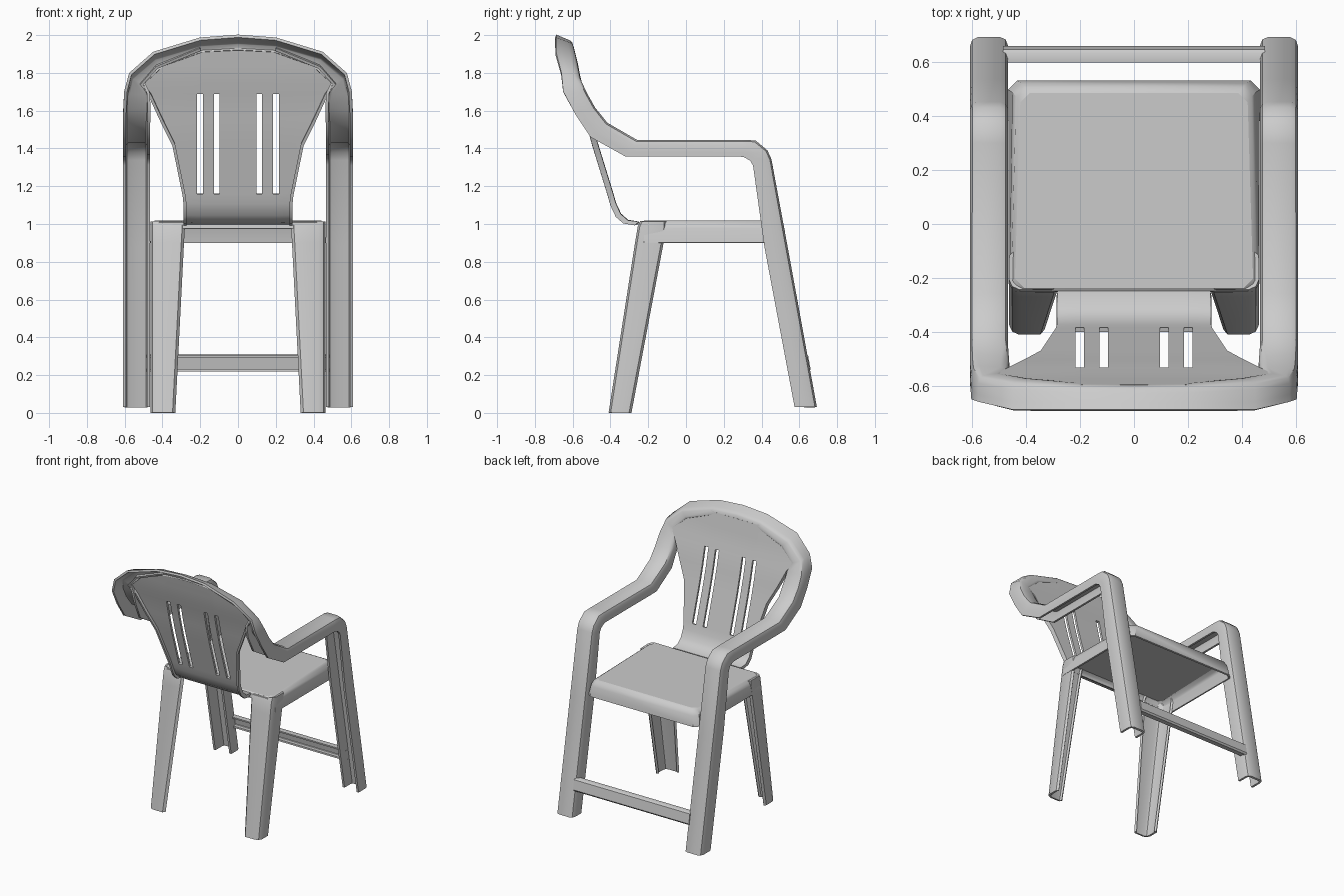
import bpy
from mathutils import Vector as V

if "Cube" in bpy.data.objects:
    bpy.data.objects.remove(bpy.data.objects["Cube"])


def finish(name, verts, faces, thick, mirror=False):
    """Mesh -> optional mirror -> thin moulded wall -> smooth shading."""
    me = bpy.data.meshes.new(name)
    me.from_pydata([tuple(v) for v in verts], [], faces)
    ob = bpy.data.objects.new(name, me)
    bpy.context.collection.objects.link(ob)
    if mirror:
        m = ob.modifiers.new("mirror", 'MIRROR')
        m.merge_threshold = 0.002
    s = ob.modifiers.new("wall", 'SOLIDIFY')
    s.thickness = thick
    s.offset = 0
    bpy.ops.object.select_all(action='DESELECT')
    ob.select_set(True)
    bpy.context.view_layer.objects.active = ob
    bpy.ops.object.convert(target='MESH')
    bpy.ops.object.shade_smooth_by_angle(angle=0.7)
    return ob


def loft(name, rows, thick, mirror=False, skip=lambda r, c: False, closed=False):
    """Skin a list of equal-length point rows."""
    n = len(rows[0])
    verts = [p for row in rows for p in row]
    cols = n if closed else n - 1
    faces = [(r * n + c, r * n + (c + 1) % n, (r + 1) * n + (c + 1) % n, (r + 1) * n + c)
             for r in range(len(rows) - 1) for c in range(cols) if not skip(r, c)]
    if closed:
        faces.append(tuple(range(n)))
    return finish(name, verts, faces, thick, mirror)


# Arm frame: front leg, armrest and back rim as one channel
# inner edge, outer edge, flange vector, inner flange scale
stations = [
    ((.475, .685, .03), (.60, .685, .03), (0, -.11, 0), .9),
    ((.475, .53, .88), (.60, .53, .88), (0, -.115, 0), .9),
    ((.475, .445, 1.34), (.60, .445, 1.34), (0, -.09, -.03), .9),
    ((.475, .425, 1.385), (.60, .425, 1.385), (0, -.085, -.05), .9),
    ((.475, .365, 1.435), (.60, .365, 1.435), (0, -.06, -.08), .9),
    ((.475, .30, 1.437), (.60, .30, 1.437), (0, -.02, -.08), .9),
    ((.475, -.26, 1.437), (.60, -.26, 1.437), (0, -.06, -.08), .9),
    ((.475, -.43, 1.53), (.60, -.42, 1.53), (0, -.085, -.07), .8),
    ((.47, -.50, 1.62), (.60, -.485, 1.61), (0, -.10, -.03), .6),
    ((.475, -.54, 1.69), (.595, -.53, 1.69), (0, -.12, .01), .35),
    ((.50, -.56, 1.745), (.57, -.57, 1.775), (0, -.09, .02), .15),
    ((.40, -.578, 1.84), (.445, -.59, 1.88), (0, -.10, .025), .12),
    ((.19, -.597, 1.915), (.20, -.607, 1.95), (0, -.083, .03), .12),
    ((0, -.602, 1.925), (0, -.61, 1.962), (0, -.08, .033), .12),
]
rows = []
for i, o, f, s in stations:
    i, o, f = V(i), V(o), V(f)
    d = o - i
    rows.append([i + f * s, i + f * s * .25, i + f * s * .07 + d * .05, i + d * .18,
                 o - d * .18, o + f * .07 - d * .05, o + f * .25, o + f * .7, o + f])
loft("arm_frame", rows, .016, mirror=True)

# Backrest panel with four slots: y, z, half width
profile = [(-.25, 1.005, .28), (-.31, 1.015, .28), (-.35, 1.05, .28), (-.378, 1.11, .28),
           (-.392, 1.16, .285), (-.475, 1.43, .34), (-.51, 1.56, .405), (-.54, 1.69, .465),
           (-.56, 1.75, .51), (-.581, 1.84, .43), (-.602, 1.935, .20)]
slot_x = [-.217, -.185, -.127, -.097, .097, .127, .185, .217]
rows = []
for y, z, w in profile:
    k = min(1, w / .26)
    row = [V((x * k, y, z)) for x in slot_x]
    lip = V((0, -.022, -.012))
    left, right = V((-w, y, z)), V((w, y, z))
    rows.append([left + lip, left] + row + [right, right + lip])
loft("backrest_panel", rows, .016, skip=lambda r, c: 4 <= r <= 6 and c in (2, 4, 6, 8))

# Seat: top and skirt, open underneath and at the rear between the legs


def seat_ring(back_w, front_w, back, front, z, c=.03):
    return [V(p) for p in [
        (-back_w + c, back, z), (back_w - c, back, z), (back_w, back + c, z),
        (front_w, front - c, z), (front_w - c, front, z), (-front_w + c, front, z),
        (-front_w, front - c, z), (-back_w, back + c, z)]]


loft("seat", [seat_ring(.435, .415, -.23, .48, 1.015),
              seat_ring(.45, .432, -.243, .502, 1.003),
              seat_ring(.455, .445, -.247, .515, .975),
              seat_ring(.458, .46, -.25, .525, .90)],
     .014, closed=True, skip=lambda r, c: r == 2 and c == 0)

# Rear-side legs: tapered angle sections with a rounded corner
rows = []
for z, x_in, y_back, y_in in [(0, .338, -.402, -.295), (.90, .292, -.262, -.125),
                              (.985, .287, -.248, -.11), (1.012, .29, -.235, -.11)]:
    x = .455
    rows.append([V(p) for p in [
        (x_in, y_back + .015, z), (x_in + .012, y_back, z), (x - .03, y_back, z),
        (x - .009, y_back + .009, z), (x, y_back + .03, z), (x, y_in - .01, z),
        (x - .012, y_in, z)]])
loft("back_leg", rows, .016, mirror=True)

# Stretcher between the front legs
section = [(.60, .30), (.632, .304), (.642, .298), (.654, .232), (.648, .224), (.612, .226)]
loft("stretcher", [[V((x, y, z)) for y, z in section] for x in (-.485, .485)], .012)
